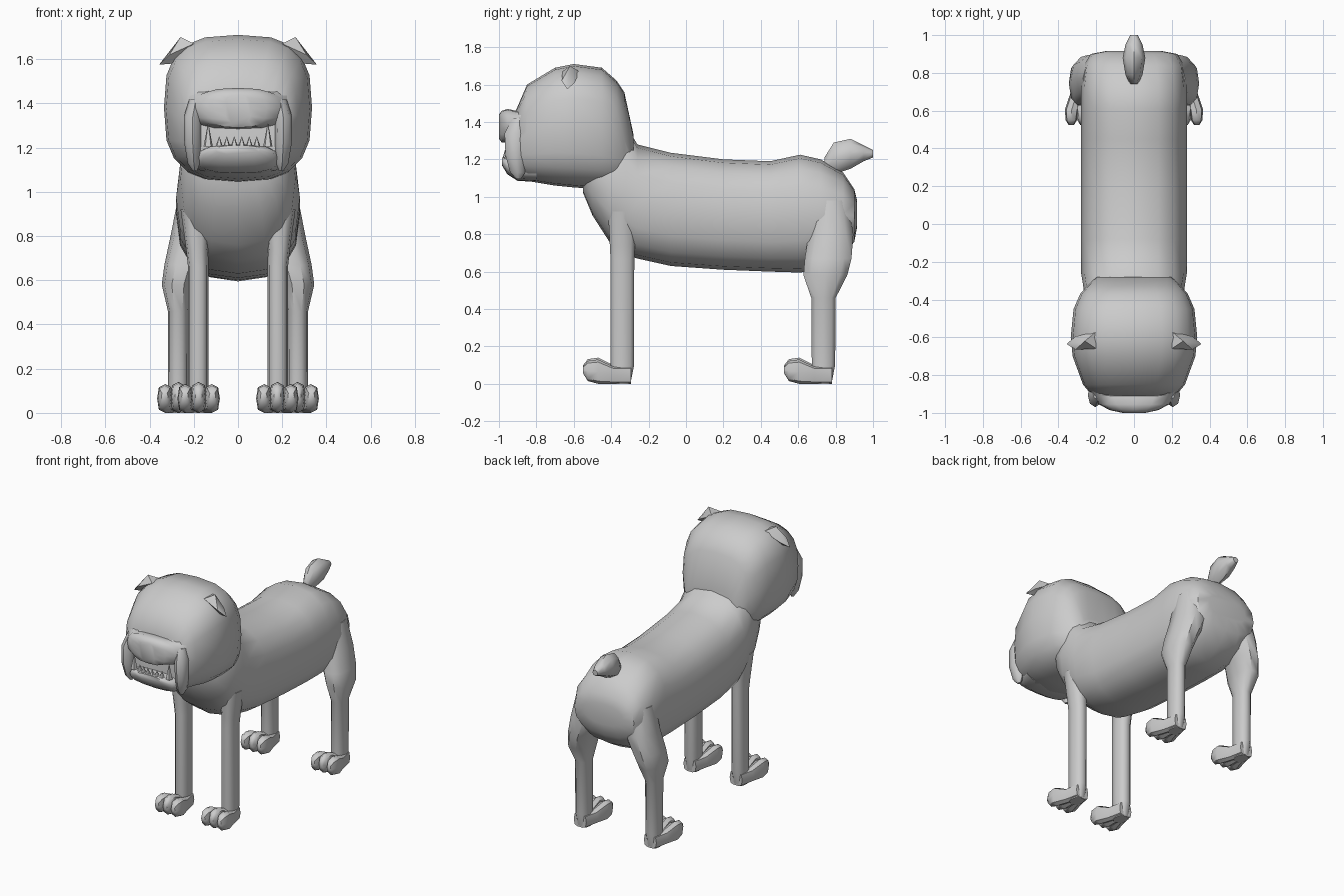
import bpy, bmesh, math
from mathutils import Vector

coat = bpy.data.materials.new("grey coat")
coat.diffuse_color = (0.6, 0.6, 0.6, 1)


def finish(name, bm, angle=45):
    bmesh.ops.recalc_face_normals(bm, faces=bm.faces[:])
    me = bpy.data.meshes.new(name)
    bm.to_mesh(me)
    bm.free()
    me.materials.append(coat)
    ob = bpy.data.objects.new(name, me)
    bpy.context.collection.objects.link(ob)
    bpy.ops.object.select_all(action='DESELECT')
    ob.select_set(True)
    bpy.context.view_layer.objects.active = ob
    bpy.ops.object.shade_smooth_by_angle(angle=math.radians(angle))
    return ob


def loft(name, rings, axis, n=12, power=2.0, angle=45):
    """Skin of superellipse rings: (centre, radius a, radius b); axis 'y' or 'z'."""
    bm = bmesh.new()
    loops = []
    for c, a, b in rings:
        row = []
        for i in range(n):
            t = 2 * math.pi * i / n
            u = a * math.copysign(abs(math.cos(t)) ** (2 / power), math.cos(t))
            w = b * math.copysign(abs(math.sin(t)) ** (2 / power), math.sin(t))
            off = (u, 0, w) if axis == 'y' else (u, w, 0)
            row.append(bm.verts.new(Vector(c) + Vector(off)))
        loops.append(row)
    for p, q in zip(loops, loops[1:]):
        for i in range(n):
            j = (i + 1) % n
            bm.faces.new((p[i], p[j], q[j], q[i]))
    bm.faces.new(loops[0])
    bm.faces.new(loops[-1])
    return finish(name, bm, angle)


def along_y(name, sections, x=0, **kw):
    """Sections are (y, bottom z, top z, half width)."""
    rings = [((x, y, (b + t) / 2), w, (t - b) / 2) for y, b, t, w in sections]
    return loft(name, rings, 'y', **kw)


# barrel body with chest, neck root and rump
along_y("body", [
    (-0.55, 1.02, 1.30, 0.17), (-0.50, 0.90, 1.33, 0.23), (-0.41, 0.76, 1.36, 0.26),
    (-0.32, 0.69, 1.38, 0.27), (-0.26, 0.67, 1.28, 0.28), (-0.08, 0.63, 1.235, 0.28),
    (0.20, 0.61, 1.20, 0.28), (0.45, 0.60, 1.19, 0.28), (0.61, 0.595, 1.225, 0.28),
    (0.72, 0.61, 1.20, 0.28), (0.84, 0.68, 1.13, 0.265), (0.90, 0.76, 1.04, 0.23),
    (0.915, 0.84, 0.98, 0.15)], n=16, power=2.5)

# head
along_y("head", [
    (-0.28, 1.08, 1.33, 0.20), (-0.33, 1.05, 1.56, 0.25), (-0.37, 1.045, 1.62, 0.285),
    (-0.45, 1.04, 1.69, 0.32), (-0.60, 1.05, 1.71, 0.335), (-0.70, 1.06, 1.69, 0.325),
    (-0.85, 1.085, 1.60, 0.27), (-0.91, 1.12, 1.46, 0.22)], n=20, power=2.9)

# muzzle and lower jaw, leaving the mouth open
along_y("upper_muzzle", [
    (-0.85, 1.27, 1.52, 0.25), (-0.91, 1.285, 1.46, 0.22), (-0.955, 1.29, 1.47, 0.185),
    (-0.985, 1.29, 1.46, 0.13), (-1.0, 1.31, 1.44, 0.06)], n=16, power=2.8)
along_y("lower_jaw", [
    (-0.80, 1.08, 1.22, 0.22), (-0.90, 1.085, 1.215, 0.185), (-0.955, 1.12, 1.215, 0.165),
    (-0.985, 1.17, 1.21, 0.10)], n=16, power=2.6)

# tail stub
along_y("tail", [
    (0.74, 1.12, 1.21, 0.02), (0.79, 1.12, 1.29, 0.045), (0.88, 1.15, 1.31, 0.06),
    (0.95, 1.19, 1.275, 0.045), (1.0, 1.21, 1.25, 0.02)], n=8)


def tooth(name, x, y, h, r):
    bm = bmesh.new()
    bmesh.ops.create_cone(bm, segments=5, radius1=r, radius2=0.001, depth=h, cap_ends=True)
    bmesh.ops.translate(bm, verts=bm.verts[:], vec=(x, y, 1.205 + h / 2))
    finish(name, bm, 30)


# small front teeth in a shallow arc
for k in range(6):
    x = (k - 2.5) * 0.034
    tooth("front_tooth", x, -0.968 + 1.5 * x * x, 0.045, 0.017)


def foot(x, y):
    # three toes that converge on the heel
    for k in (-1, 0, 1):
        h = 1.0 if k == 0 else 0.93
        spec = [(-0.21, 0.055, 0.10, 0.015, 0.062), (-0.185, 0.015, 0.132, 0.03, 0.062),
                (-0.13, 0.0, 0.14, 0.036, 0.06), (-0.05, 0.0, 0.10, 0.034, 0.035),
                (0.045, 0.0, 0.10, 0.03, 0.018)]
        rings = [((x + k * s, y + dy, (b + t * h) / 2), w, (t * h - b) / 2)
                 for dy, b, t, w, s in spec]
        loft("toe", rings, 'y', n=8, power=2.8)


for s in (-1, 1):
    tooth("canine", s * 0.135, -0.95, 0.105, 0.022)

    # hanging jowl
    loft("jowl", [((s * 0.19, -0.89, 1.42), 0.03, 0.04), ((s * 0.205, -0.905, 1.34), 0.04, 0.065),
                  ((s * 0.205, -0.91, 1.22), 0.038, 0.055), ((s * 0.20, -0.90, 1.13), 0.028, 0.04),
                  ((s * 0.195, -0.895, 1.095), 0.01, 0.012)], 'z', n=8)

    # folded ear
    bm = bmesh.new()
    pts = [(0.20, -0.66, 1.67), (0.20, -0.57, 1.67), (0.26, -0.62, 1.70), (0.31, -0.665, 1.62),
           (0.31, -0.595, 1.61), (0.30, -0.63, 1.58), (0.357, -0.635, 1.575)]
    for px, py, pz in pts:
        bm.verts.new((s * px, py, pz))
    bmesh.ops.convex_hull(bm, input=bm.verts[:])
    finish("ear", bm, 40)

    # front leg
    loft("front_leg", [((s * 0.19, -0.34, 0.92), 0.07, 0.08), ((s * 0.185, -0.34, 0.74), 0.05, 0.07),
                       ((s * 0.18, -0.34, 0.66), 0.046, 0.066), ((s * 0.18, -0.34, 0.10), 0.046, 0.065),
                       ((s * 0.18, -0.345, 0.0), 0.042, 0.05)], 'z', n=10, power=2.5)
    foot(s * 0.178, -0.34)

    # hind leg with thigh
    loft("hind_leg", [((s * 0.17, 0.77, 0.98), 0.10, 0.10), ((s * 0.205, 0.775, 0.80), 0.10, 0.125),
                      ((s * 0.25, 0.76, 0.67), 0.083, 0.13), ((s * 0.272, 0.745, 0.58), 0.073, 0.122),
                      ((s * 0.27, 0.735, 0.46), 0.047, 0.068), ((s * 0.27, 0.735, 0.10), 0.046, 0.065),
                      ((s * 0.27, 0.73, 0.0), 0.042, 0.05)], 'z', n=10, power=2.4)
    foot(s * 0.27, 0.735)
